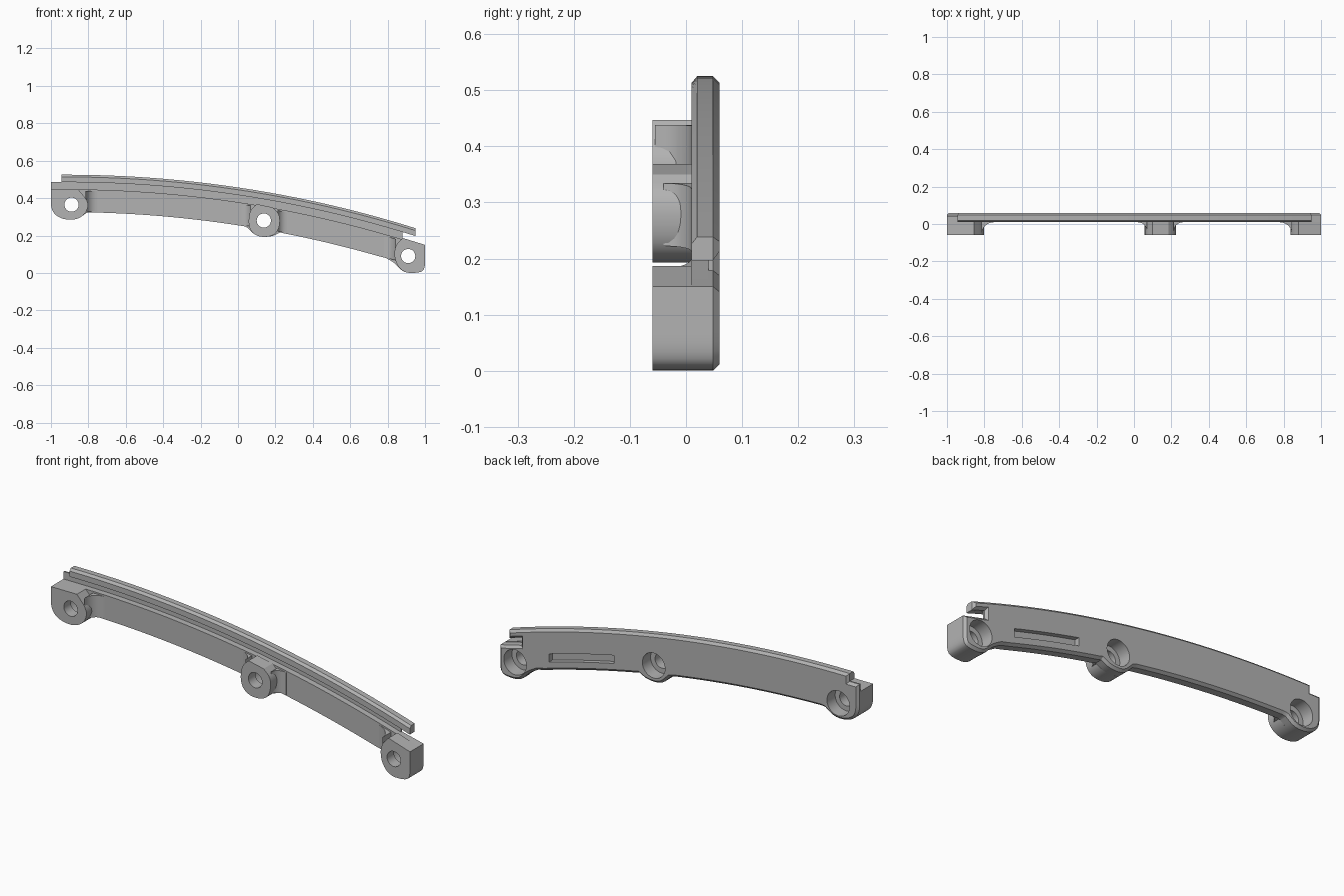
import bpy, bmesh, math
from mathutils import Vector

if "Cube" in bpy.data.objects:
    bpy.data.objects.remove(bpy.data.objects["Cube"], do_unlink=True)

GREY = (0.45, 0.45, 0.45, 1)
mat = bpy.data.materials.new("plain grey")
mat.use_nodes = True
mat.diffuse_color = GREY
mat.node_tree.nodes["Principled BSDF"].inputs["Base Color"].default_value = GREY

# The rail follows concentric arcs, measured by their depth below the top edge
RADIUS, CX, TOP = 6.25, -0.92, 0.525
LEDGE, GROOVE, BOTTOM = 0.078, 0.04, 0.2
FRONT, WEB, BACK, BOSS = 0.01, 0.04, 0.06, -0.06


def height(x, depth):
    return TOP - RADIUS + math.sqrt((RADIUS - depth) ** 2 - (x - CX) ** 2)


def span(a, b, n):
    return [a + (b - a) * i / n for i in range(n + 1)]


def arc(depth, a, b, n=24):
    return [(x, height(x, depth)) for x in span(a, b, n)]


def rounded(points, rounds=2):
    """Corner cutting on an open path, keeping its ends."""
    for _ in range(rounds):
        new = [points[0]]
        for p, q in zip(points, points[1:]):
            for t in (0.25, 0.75):
                new.append((p[0] + (q[0] - p[0]) * t, p[1] + (q[1] - p[1]) * t))
        points = new + [points[-1]]
    return points


def inset(points, d):
    """Mitred inward offset of a closed outline."""
    pts = [Vector(p) for p in points]
    area = sum(p.x * q.y - q.x * p.y for p, q in zip(pts, pts[1:] + pts[:1]))
    side = 1 if area > 0 else -1
    out = []
    for i, p in enumerate(pts):
        a = (p - pts[i - 1]).normalized()
        b = (pts[(i + 1) % len(pts)] - p).normalized()
        na, nb = Vector((-a.y, a.x)) * side, Vector((-b.y, b.x)) * side
        out.append(tuple(p + (na + nb) * d / max(1 + na.dot(nb), 0.3)))
    return out


def skin(bm, rings):
    """Closed solid through a series of matching rings."""
    rings = [[bm.verts.new(p) for p in ring] for ring in rings]
    for r, s in zip(rings, rings[1:]):
        for i in range(len(r)):
            j = (i + 1) % len(r)
            bm.faces.new((r[i], r[j], s[j], s[i]))
    bm.faces.new(rings[0][::-1])
    bm.faces.new(rings[-1])


def finish(name, bm):
    bmesh.ops.recalc_face_normals(bm, faces=bm.faces)
    mesh = bpy.data.meshes.new(name)
    bm.to_mesh(mesh)
    bm.free()
    mesh.materials.append(mat)
    ob = bpy.data.objects.new(name, mesh)
    bpy.context.collection.objects.link(ob)
    return ob


def prism(name, layers):
    """Layers are (outline, y) pairs."""
    bm = bmesh.new()
    skin(bm, [[(x, y, z) for x, z in outline] for outline, y in layers])
    return finish(name, bm)


def sweep(bm, xs, profile):
    """Sweeps a (y, depth) section along the arc; profile is a function of x."""
    skin(bm, [[(x, y, height(x, d)) for y, d in profile(x)] for x in xs])


# Lower outline shared by the rail body and back plate
right_low = rounded([(1, .1), (1, .02), (.97, 0), (.885, 0), (.84, .052), (.79, .08)])
mid_low = rounded([(.225, .217), (.18, .193), (.1, .193), (.05, .243)])
left_low = rounded([(-.81, .321), (-.86, .285), (-.93, .285), (-.98, .31),
                    (-1, .35), (-1, .4)])
low = ([(1, .15)] + right_low + arc(BOTTOM, .74, .24, 10) + mid_low
       + arc(BOTTOM, .03, -.79, 14) + left_low + [(-1, .447)])

body = prism("rail_body", [(low + arc(LEDGE, -.92, .88), y) for y in (FRONT, WEB)])

# Back plate with a chamfered rear edge, stepped left end and notched right end
plate = (low + [(-1, .485), (-.945, .485)] + arc(0, -.945, .95)
         + arc(GROOVE, .95, .88, 2) + [(.88, height(.88, LEDGE))])
back = prism("back_plate", [(plate, WEB), (plate, BACK - .012),
                            (inset(plate, .012), BACK)])

# Upper rim overhanging the groove
bm = bmesh.new()
sweep(bm, span(-.945, .95, 24), lambda x: [
    (FRONT + .01, 0), (WEB, 0), (WEB, GROOVE), (FRONT, GROOVE), (FRONT, .012)])
rim = finish("upper_rim", bm)

# Mounting bosses
outlines = {
    "right_boss": [(-1, .447)] + rounded([
        (-1, .4), (-1, .35), (-.98, .31), (-.93, .285), (-.86, .285),
        (-.81, .32), (-.797, .38), (-.855, .447)]),
    "middle_boss": rounded([
        (.1, .368), (.06, .33), (.055, .24), (.1, .193), (.18, .193),
        (.22, .23), (.226, .31), (.185, .35)]),
    "left_boss": [(1, .15)] + rounded([
        (1, .1), (1, .02), (.97, 0), (.885, 0), (.838, .06),
        (.836, .14), (.88, .187)]),
}
parts = [body, back]
for name, outline in outlines.items():
    parts.append(prism(name, [(outline, BOSS), (outline, FRONT)]))

# Concave flares blending the bosses into the rail
for name, start, way, r in (("right_flare", -.815, 1, .065),
                            ("middle_flare_right", .07, -1, .05),
                            ("middle_flare_left", .212, 1, .05),
                            ("left_flare", .845, -1, .065)):
    def section(x):
        t = abs(x - start)
        y = FRONT - r + math.sqrt(max(r * r - (t - r) ** 2, 0)) - .0005
        return [(y, LEDGE + .008), (FRONT, LEDGE + .008),
                (FRONT, BOTTOM - .004), (y, BOTTOM - .004)]
    bm = bmesh.new()
    ends = [start + way * r * (1 - math.cos(a)) for a in span(0, math.pi / 2, 8)]
    sweep(bm, ends, section)
    finish(name, bm)

# Cutter: counterbored screw holes and the rear slot
bm = bmesh.new()
for cx, cz in ((-.89, .365), (.138, .28), (.91, .09)):
    skin(bm, [[(cx + r * math.cos(a), y, cz + r * math.sin(a))
               for a in span(0, math.tau, 32)[:-1]]
              for r, y in ((.038, -.1), (.038, -.005), (.063, -.005), (.063, .1))])
sweep(bm, span(.36, .72, 8), lambda x: [
    (.035, .118), (.1, .118), (.1, .158), (.035, .158)])
cutter = finish("drill_cutter", bm)
cutter.hide_render = True

for ob in parts:
    mod = ob.modifiers.new("holes", "BOOLEAN")
    mod.operation, mod.solver, mod.object = "DIFFERENCE", "EXACT", cutter
    bpy.context.view_layer.objects.active = ob
    bpy.ops.object.modifier_apply(modifier=mod.name)
bpy.data.objects.remove(cutter, do_unlink=True)

# Smooth the curved walls, keep the edges crisp
bpy.ops.object.select_all(action="DESELECT")
for ob in bpy.context.collection.objects:
    if ob.type == "MESH" and mat.name in ob.data.materials:
        ob.select_set(True)
        bpy.context.view_layer.objects.active = ob
bpy.ops.object.shade_smooth_by_angle(angle=math.radians(30))
